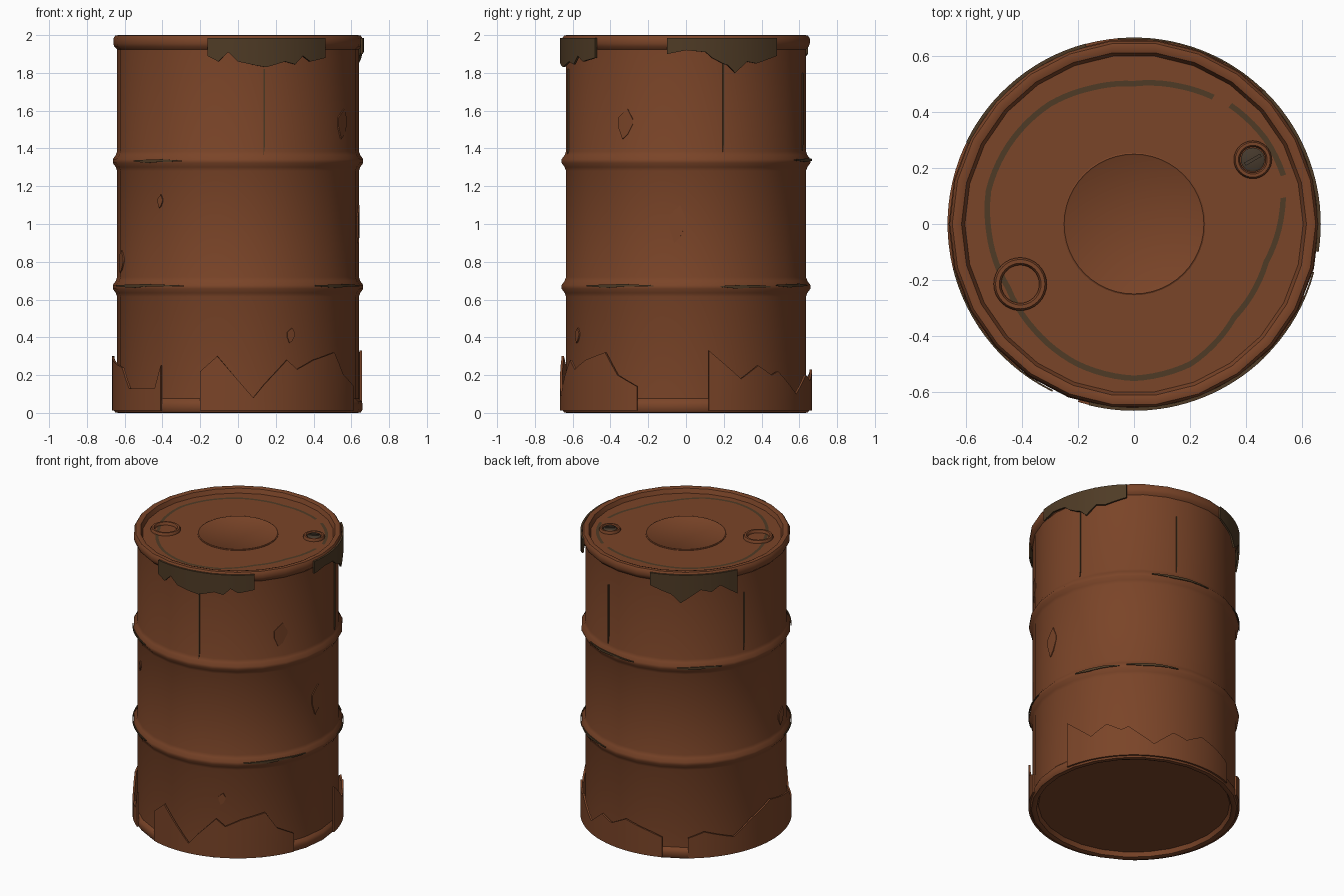
import bpy, bmesh, math

if "Cube" in bpy.data.objects:
    bpy.data.objects.remove(bpy.data.objects["Cube"])

SIDES = 26


def material(name, rgb):
    m = bpy.data.materials.new(name)
    m.diffuse_color = (*rgb, 1)
    m.use_nodes = True
    m.node_tree.nodes["Principled BSDF"].inputs["Base Color"].default_value = m.diffuse_color
    return m


RUST = material("rust_brown", (0.195, 0.058, 0.021))
OLIVE = material("dark_olive_rust", (0.078, 0.044, 0.019))
METAL = material("dark_worn_metal", (0.062, 0.042, 0.026))


def finish(name, bm, mat, smooth=True, loc=(0, 0, 0), rot=0):
    bmesh.ops.recalc_face_normals(bm, faces=bm.faces)
    me = bpy.data.meshes.new(name)
    bm.to_mesh(me)
    bm.free()
    me.materials.append(mat)
    ob = bpy.data.objects.new(name, me)
    ob.location = loc
    ob.rotation_euler.z = rot
    bpy.context.collection.objects.link(ob)
    if smooth:
        bpy.ops.object.select_all(action='DESELECT')
        ob.select_set(True)
        bpy.context.view_layer.objects.active = ob
        bpy.ops.object.shade_smooth_by_angle(angle=math.radians(40))
    return ob


def lathe(name, profile, mat, segs, loc=(0, 0, 0), closed=False):
    """Spin (radius, z) points round z; radius 0 becomes a pole."""
    bm = bmesh.new()
    rings = []
    for r, z in profile:
        if r == 0:
            rings.append([bm.verts.new((0, 0, z))] * segs)
        else:
            rings.append([bm.verts.new((r * math.cos(math.tau * i / segs),
                                        r * math.sin(math.tau * i / segs), z))
                          for i in range(segs)])
    pairs = list(zip(rings, rings[1:]))
    if closed:
        pairs.append((rings[-1], rings[0]))
    for a, b in pairs:
        for i in range(segs):
            j = (i + 1) % segs
            bm.faces.new(dict.fromkeys((a[i], a[j], b[j], b[i])))
    return finish(name, bm, mat, loc=loc)


def densify(points, step=4):
    """Linear in-between points along the first value (degrees)."""
    out = []
    for p, q in zip(points, points[1:]):
        n = max(1, math.ceil((q[0] - p[0]) / step))
        out += [[a + (b - a) * k / n for a, b in zip(p, q)] for k in range(n)]
    return out + [points[-1]]


def shell(name, points, mat, r, thick=0.008):
    """Curved plate from (angle, low z, high z) points."""
    bm = bmesh.new()
    rows = []
    for a, lo, hi in densify(points):
        c, s = math.cos(math.radians(a)), math.sin(math.radians(a))
        rows.append([bm.verts.new((q * c, q * s, z)) for q, z in
                     ((r, lo), (r, hi), (r - thick, hi), (r - thick, lo))])
    for a, b in zip(rows, rows[1:]):
        for i in range(4):
            j = (i + 1) % 4
            bm.faces.new((a[i], b[i], b[j], a[j]))
    bm.faces.new(rows[0])
    bm.faces.new(rows[-1][::-1])
    return finish(name, bm, mat)


# Drum wall with rolled rims, two rolling hoops, recessed lid and base
hoop = [(0.64, -0.052), (0.647, -0.032), (0.663, -0.01),
        (0.663, 0.01), (0.647, 0.032), (0.64, 0.052)]
rim = [(0.64, 0.075), (0.655, 0.06), (0.66, 0.045), (0.66, 0.018),
       (0.65, 0.003), (0.635, 0.0), (0.617, 0.006), (0.605, 0.035), (0, 0.035)]
profile = [(r, z) for r, z in reversed(rim)]
for zc in (0.667, 1.333):
    profile += [(r, zc + z) for r, z in hoop]
profile += [(r, 2 - z) for r, z in rim]
lathe("drum_body", profile, RUST, SIDES)
LID = 1.965

# Lid details: raised centre disc, filler collars, plug with slot
lathe("lid_centre_disc", [(0.255, LID - 0.005), (0.255, LID + 0.003),
                          (0.25, LID + 0.006), (0.246, LID + 0.003), (0, LID + 0.003)], RUST, 48)


def collar(name, x, y, outer, inner):
    w = (outer - inner) / 4
    lathe(name, [(outer, -0.005), (outer, 0.008), (outer - w, 0.018),
                 (inner + w, 0.018), (inner, 0.008), (inner, -0.005)],
          RUST, 32, (x, y, LID), closed=True)


collar("large_filler_collar", -0.407, -0.215, 0.095, 0.068)
collar("small_filler_collar", 0.425, 0.23, 0.068, 0.046)
lathe("small_filler_plug", [(0.043, -0.005), (0.043, 0.012), (0.036, 0.016), (0, 0.016)],
      METAL, 24, (0.425, 0.23, LID))
bm = bmesh.new()
bmesh.ops.create_cube(bm, size=1)
bmesh.ops.scale(bm, vec=(0.066, 0.012, 0.008), verts=bm.verts)
finish("plug_bar", bm, METAL, False, (0.425, 0.23, LID + 0.018), math.radians(30))


# Uneven stain ring painted on the lid, with two gaps
def stain(name, points):
    bm = bmesh.new()
    rows = []
    for a, r in densify(points):
        c, s = math.cos(math.radians(a)), math.sin(math.radians(a))
        rows.append([bm.verts.new((q * c, q * s, LID + 0.002)) for q in (r - 0.01, r + 0.01)])
    for a, b in zip(rows, rows[1:]):
        bm.faces.new((a[0], a[1], b[1], b[0]))
    finish(name, bm, OLIVE, False)


stain("lid_stain_long", [(58, 0.535), (71, 0.52), (90, 0.502), (108, 0.51), (125, 0.524),
                         (148, 0.53), (167, 0.534), (183, 0.52), (207, 0.505), (227, 0.52),
                         (248, 0.54), (270, 0.552), (292, 0.54), (317, 0.49), (344, 0.492),
                         (365, 0.532), (370, 0.542)])
stain("lid_stain_short", [(18, 0.562), (33, 0.56), (51, 0.547)])

# Ragged flaking skirt plates round the foot
skirts = {
    "front": [(-107.5, .22), (-99.5, .3), (-83, .08), (-78, .15), (-67, .28), (-62, .23),
              (-53, .28), (-40, .32), (-33, .2), (-23, .14)],
    "right": [(10.5, .33), (26, .18), (35, .25), (43, .2), (47, .22), (61, .1), (72, .2),
              (80, .17), (90, .23), (105, .18), (112, .15)],
    "left": [(126, .15), (135, .19), (152, .13), (163, .22), (178, .3), (190, .27),
             (203, .24), (210, .13), (228.5, .13), (232, .25)],
}
for side, pts in skirts.items():
    shell("foot_skirt_" + side, [(a, 0.012, z) for a, z in pts], RUST, 0.667, 0.012)

# Ragged dark stains hanging from the top rim
drips = {
    "front": [(-104, 1.89), (-99, 1.86), (-94.5, 1.91), (-90, 1.86), (-82, 1.84), (-77, 1.83),
              (-68, 1.86), (-63, 1.845), (-59, 1.89), (-55, 1.86), (-46, 1.88)],
    "right": [(-8.6, 1.9), (0, 1.92), (9, 1.91), (12, 1.88), (17, 1.85), (19.5, 1.84),
              (23, 1.80), (29, 1.86), (34, 1.85), (46, 1.89)],
    "back": [(105, 1.9), (112, 1.87), (117, 1.85), (122, 1.79), (133, 1.88),
             (139, 1.86), (144, 1.9), (154, 1.82)],
}
for side, pts in drips.items():
    shell("rim_stain_" + side, [(a, z, 1.985) for a, z in pts], OLIVE, 0.668, 0.012)

# Worn dark streaks on the hoops: (start angle, end angle, z)
streaks = [(-146, -117, 1.333), (-166, -116, 0.672), (-52, -15, 0.672), (16, 42, 0.668),
           (46, 75, 0.674), (60, 95, 1.338), (120, 145, 1.333)]
for i, (a, b, z) in enumerate(streaks):
    m = (a + b) / 2
    shell(f"hoop_wear_{i}", [(a, z - .002, z + .004), (m - 5, z - .01, z + .008),
                             (m + 4, z - .004, z + .01), (b, z - .003, z + .003)],
          OLIVE, 0.667, 0.006)

# Thin vertical cracks in the wall: (angle, low z, high z)
for i, (a, lo, hi) in enumerate([(-77.5, 1.36, 1.82), (18, 1.38, 1.88), (75, 1.39, 1.8),
                                 (160, 1.4, 1.8)]):
    shell(f"wall_crack_{i}", [(a - .3, lo, hi), (a + .3, lo + .05, hi)], OLIVE, 0.6425, 0.007)

# Small peeling flakes on the wall: (angle, z, half width in degrees, half height)
for i, (a, z, w, h) in enumerate([(-30, 1.53, 4, .08), (-165, .8, 4, .06), (-64, .41, 2, .04),
                                  (-4, 1.0, 4, .1), (-130, 1.12, 1.5, .035)]):
    shell(f"wall_flake_{i}", [(a - w, z - h * .2, z + h * .4), (a - w * .4, z - h, z + h * .7),
                              (a + w * .3, z - h * .7, z + h), (a + w, z, z + h * .3)],
          RUST, 0.643, 0.008)
